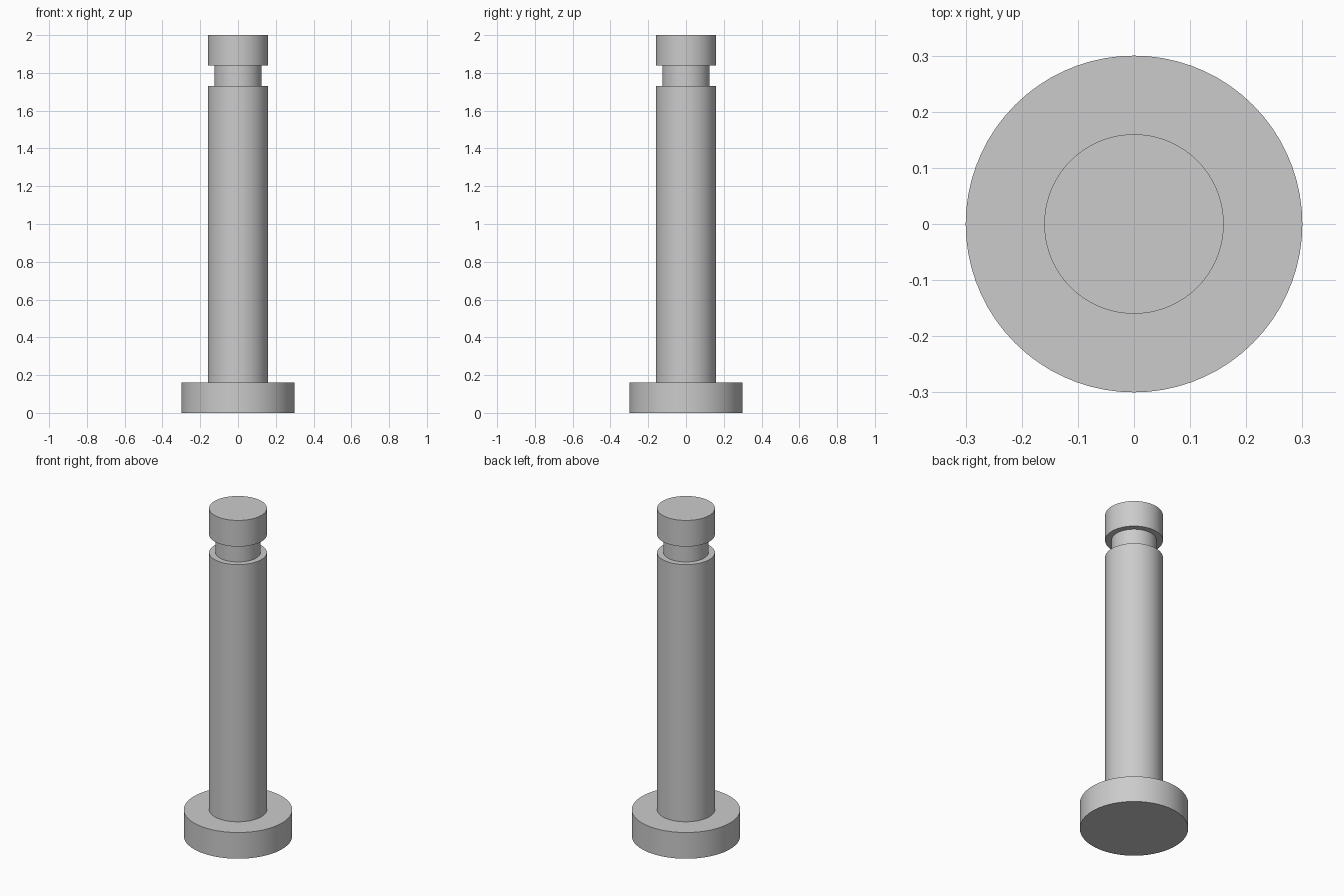
import bpy
import bmesh
import math

cube = bpy.data.objects.get("Cube")
if cube:
    bpy.data.objects.remove(cube, do_unlink=True)

SEGMENTS = 72
FLANGE_R, SHAFT_R, GROOVE_R = 0.30, 0.16, 0.125
FLANGE_TOP, GROOVE_BOTTOM, GROOVE_TOP, TOP = 0.16, 1.73, 1.84, 2.0

# Plain grey metal
steel = bpy.data.materials.new("grey steel")
steel.use_nodes = True
colour = (0.6, 0.6, 0.6, 1.0)
steel.diffuse_color = colour
steel.node_tree.nodes["Principled BSDF"].inputs["Base Color"].default_value = colour


def turned_part(name, profile):
    """Spin (radius, height) points around z and close both ends."""
    bm = bmesh.new()
    rings = []
    for radius, z in profile:
        angles = [math.tau * i / SEGMENTS for i in range(SEGMENTS)]
        rings.append([bm.verts.new((radius * math.cos(a), radius * math.sin(a), z))
                      for a in angles])
    for low, high in zip(rings, rings[1:]):
        for i in range(SEGMENTS):
            j = (i + 1) % SEGMENTS
            bm.faces.new((low[i], low[j], high[j], high[i]))
    bm.faces.new(rings[0][::-1])
    bm.faces.new(rings[-1])
    bmesh.ops.recalc_face_normals(bm, faces=bm.faces)
    mesh = bpy.data.meshes.new(name)
    bm.to_mesh(mesh)
    bm.free()
    mesh.materials.append(steel)
    obj = bpy.data.objects.new(name, mesh)
    bpy.context.collection.objects.link(obj)
    bpy.ops.object.select_all(action="DESELECT")
    obj.select_set(True)
    bpy.context.view_layer.objects.active = obj
    bpy.ops.object.shade_smooth_by_angle(angle=math.radians(30))
    return obj


# Flanged pin: wide foot, long shaft, retaining groove and end collar
turned_part("flanged_pin", [
    (FLANGE_R, 0), (FLANGE_R, FLANGE_TOP),
    (SHAFT_R, FLANGE_TOP), (SHAFT_R, GROOVE_BOTTOM),
    (GROOVE_R, GROOVE_BOTTOM), (GROOVE_R, GROOVE_TOP),
    (SHAFT_R, GROOVE_TOP), (SHAFT_R, TOP),
])
